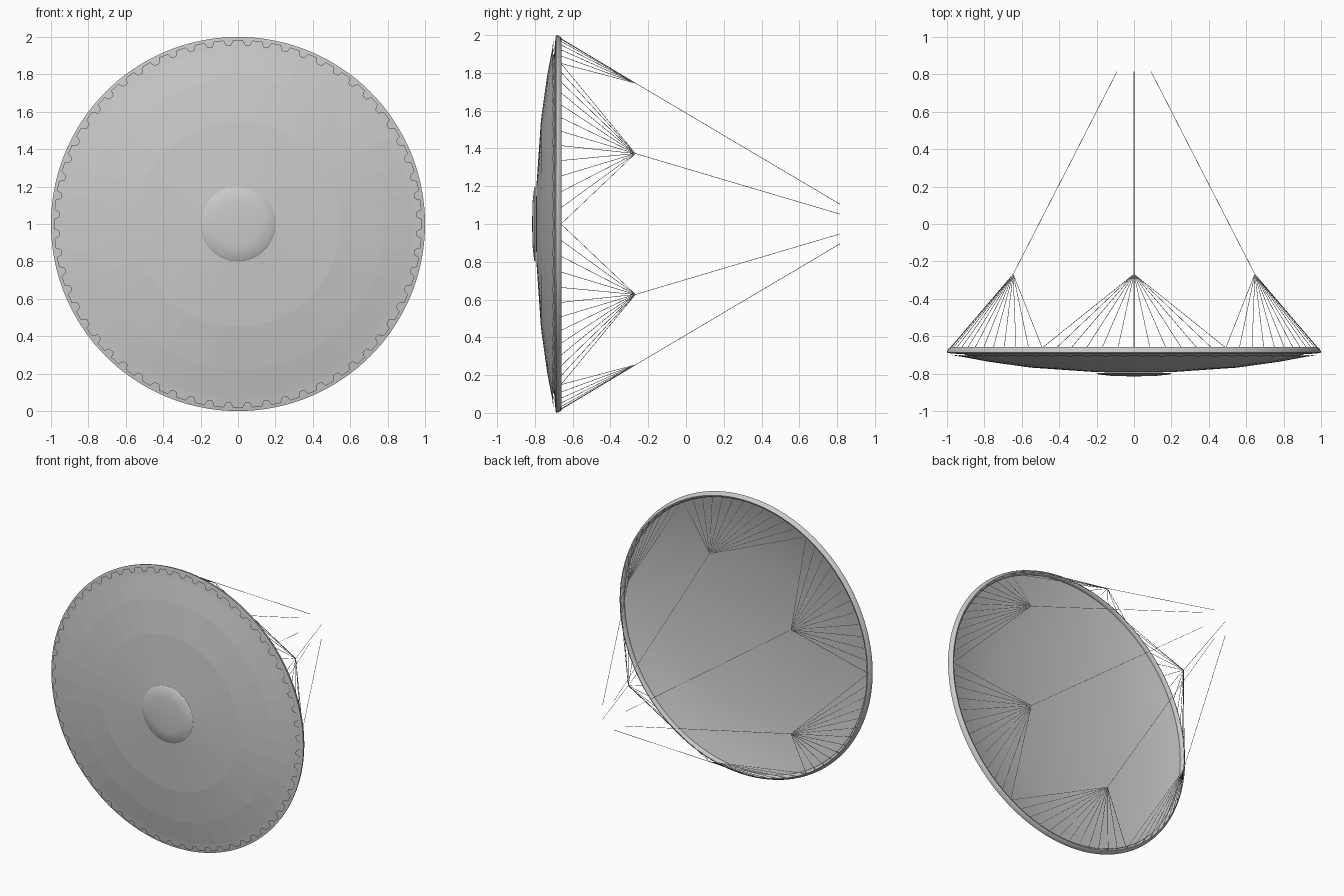
import bpy
import bmesh
from math import cos, sin, pi, radians
from mathutils import Vector, Matrix

cube = bpy.data.objects.get("Cube")
if cube:
    bpy.data.objects.remove(cube)

# One plain grey for cloth and cords alike
grey = bpy.data.materials.new("light grey")
grey.use_nodes = True
colour = (0.59, 0.59, 0.59, 1)
grey.diffuse_color = colour
grey.node_tree.nodes["Principled BSDF"].inputs["Base Color"].default_value = colour


def polar(radius, angle, y):
    """Point around the canopy axis, which runs along y at height 1."""
    return Vector((radius * cos(angle), y, 1 + radius * sin(angle)))


def finish(bm, name, smooth=False):
    bmesh.ops.remove_doubles(bm, verts=bm.verts, dist=0.00001)
    bmesh.ops.recalc_face_normals(bm, faces=bm.faces)
    mesh = bpy.data.meshes.new(name)
    bm.to_mesh(mesh)
    bm.free()
    mesh.materials.append(grey)
    obj = bpy.data.objects.new(name, mesh)
    bpy.context.collection.objects.link(obj)
    for poly in mesh.polygons:
        poly.use_smooth = smooth
    if smooth:
        mesh.set_sharp_from_angle(angle=radians(50))


def lathe(name, profile, steps, smooth=False):
    """Revolve a (radius, y) profile around the canopy axis."""
    bm = bmesh.new()
    verts = [bm.verts.new(polar(r, 0, y)) for r, y in profile]
    edges = [bm.edges.new(pair) for pair in zip(verts, verts[1:])]
    bmesh.ops.spin(bm, geom=verts + edges, cent=(0, 0, 1), axis=(0, 1, 0),
                   angle=2 * pi, steps=steps, use_duplicate=False)
    finish(bm, name, smooth)


def add_cord(bm, start, end, radius=0.0014):
    span = end - start
    place = Matrix.Translation((start + end) / 2) @ span.to_track_quat('Z', 'Y').to_matrix().to_4x4()
    bmesh.ops.create_cone(bm, cap_ends=True, segments=4, radius1=radius,
                          radius2=radius, depth=span.length, matrix=place)


# Shallow faceted canopy
lathe("canopy", [(0, -0.795), (0.2, -0.792), (0.55, -0.768), (0.78, -0.736),
                 (0.945, -0.705)], 36)

# Hem with a flat front and a rounded bead, running into the smooth lining
hem = [(0.93, -0.696), (0.985, -0.691), (1.0, -0.688), (0.998, -0.678),
       (0.992, -0.665), (0.982, -0.658), (0.972, -0.661), (0.966, -0.67), (0.965, -0.682)]
lining = [(0.94, -0.688), (0.9, -0.699), (0.78, -0.727), (0.55, -0.762),
          (0.2, -0.786), (0, -0.789)]
lathe("hem_and_lining", hem + lining, 144, True)

# Domed cap just in front of the canopy
dome = [(0.2, -0.798), (0.192, -0.804), (0.12, -0.812), (0, -0.815)]
back = [(r * 0.98, y + 0.002) for r, y in reversed(dome)]
lathe("centre_cap", dome + back + dome[:1], 48, True)

# Toothed edge of the cloth lying over the hem
bm = bmesh.new()
teeth = 60
shape = [(-0.38, 0.957), (-0.25, 0.984), (0.25, 0.984), (0.38, 0.957)]
inside, outside = [], []
for tooth in range(teeth):
    for offset, radius in shape:
        angle = (tooth + offset) * 2 * pi / teeth
        inside.append(bm.verts.new(polar(0.935, angle, -0.7075)))
        outside.append(bm.verts.new(polar(radius, angle, -0.708 + (radius - 0.935) * 0.16)))
for i in range(len(inside)):
    bm.faces.new((inside[i - 1], inside[i], outside[i], outside[i - 1]))
finish(bm, "toothed_edge")

# Six fans of cords, each gathered into one long riser
for fan in range(6):
    middle = radians(30 + 60 * fan)
    knot = polar(0.746, middle, -0.268)
    bm = bmesh.new()
    for ray in range(-6, 7):
        add_cord(bm, polar(0.982, middle + radians(5 * ray), -0.662), knot)
    finish(bm, f"cord_fan_{fan + 1}")
    bm = bmesh.new()
    add_cord(bm, knot, polar(0.105, middle, 0.815))
    finish(bm, f"riser_{fan + 1}")
